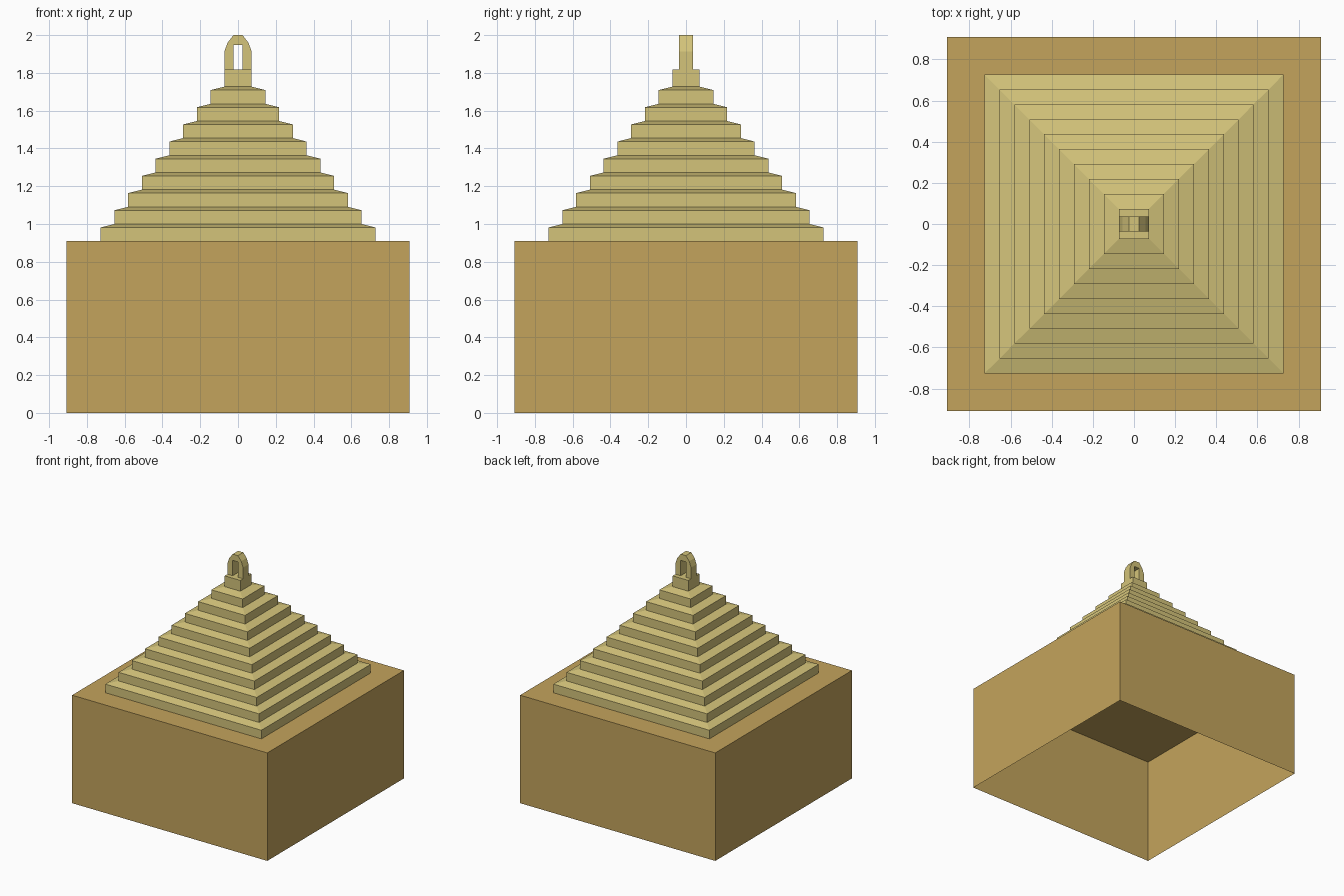
import bpy, bmesh

if "Cube" in bpy.data.objects:
    bpy.data.objects.remove(bpy.data.objects["Cube"])

def material(name, rgb):
    lin = [(c / 255 / 12.92) if c / 255 <= 0.04045 else ((c / 255 + 0.055) / 1.055) ** 2.4 for c in rgb]
    m = bpy.data.materials.new(name)
    m.diffuse_color = (*lin, 1)
    m.use_nodes = True
    m.node_tree.nodes["Principled BSDF"].inputs["Base Color"].default_value = m.diffuse_color
    return m

DARK = material("dark sand", (196, 164, 92))
LIGHT = material("pale sand", (212, 196, 122))

def finish(name, bm, mat):
    mesh = bpy.data.meshes.new(name)
    bm.to_mesh(mesh)
    bm.free()
    mesh.materials.append(mat)
    ob = bpy.data.objects.new(name, mesh)
    bpy.context.collection.objects.link(ob)
    return ob

def square_stack(name, rings, mat):
    """Join square rings given as (half width, z); close the top, leave the bottom open."""
    bm = bmesh.new()
    loops = [[bm.verts.new((sx * h, sy * h, z)) for sx, sy in ((-1, -1), (1, -1), (1, 1), (-1, 1))]
             for h, z in rings]
    for a, b in zip(loops, loops[1:]):
        for i in range(4):
            j = (i + 1) % 4
            bm.faces.new((a[i], a[j], b[j], b[i]))
    bm.faces.new(loops[-1])
    return finish(name, bm, mat)

BASE = 0.909
N = 10
STEP = 0.0727      # inset of each tier
RISE = BASE / N    # height of each tier

# hollow base, open underneath
square_stack("base", [(BASE, 0), (BASE, BASE)], DARK)

# stepped pyramid: upright riser, then a gently sloping tread
rings = []
for k in range(N):
    half, z = STEP * (N - k), BASE + RISE * k
    rings += [(half, z), (half, z + RISE * (0.8 if k < N - 1 else 1))]
square_stack("stepped_pyramid", rings, LIGHT)

# arched ring on the summit: half profile mirrored, then extruded in y
z0, depth = BASE + RISE * N, 0.036
right = [(0.024, z0), (0.0727, z0), (0.0727, 1.912), (0.055, 1.96), (0.024, 2.0)]
profile = right + [(-x, z) for x, z in reversed(right)] + [(-0.024, 1.947), (0.024, 1.947)]
bm = bmesh.new()
face = bm.faces.new([bm.verts.new((x, -depth, z)) for x, z in profile])
new = bmesh.ops.extrude_face_region(bm, geom=[face], use_keep_orig=True)["geom"]
bmesh.ops.translate(bm, verts=[v for v in new if isinstance(v, bmesh.types.BMVert)], vec=(0, 2 * depth, 0))
bmesh.ops.recalc_face_normals(bm, faces=bm.faces)
finish("summit_arch", bm, LIGHT)
